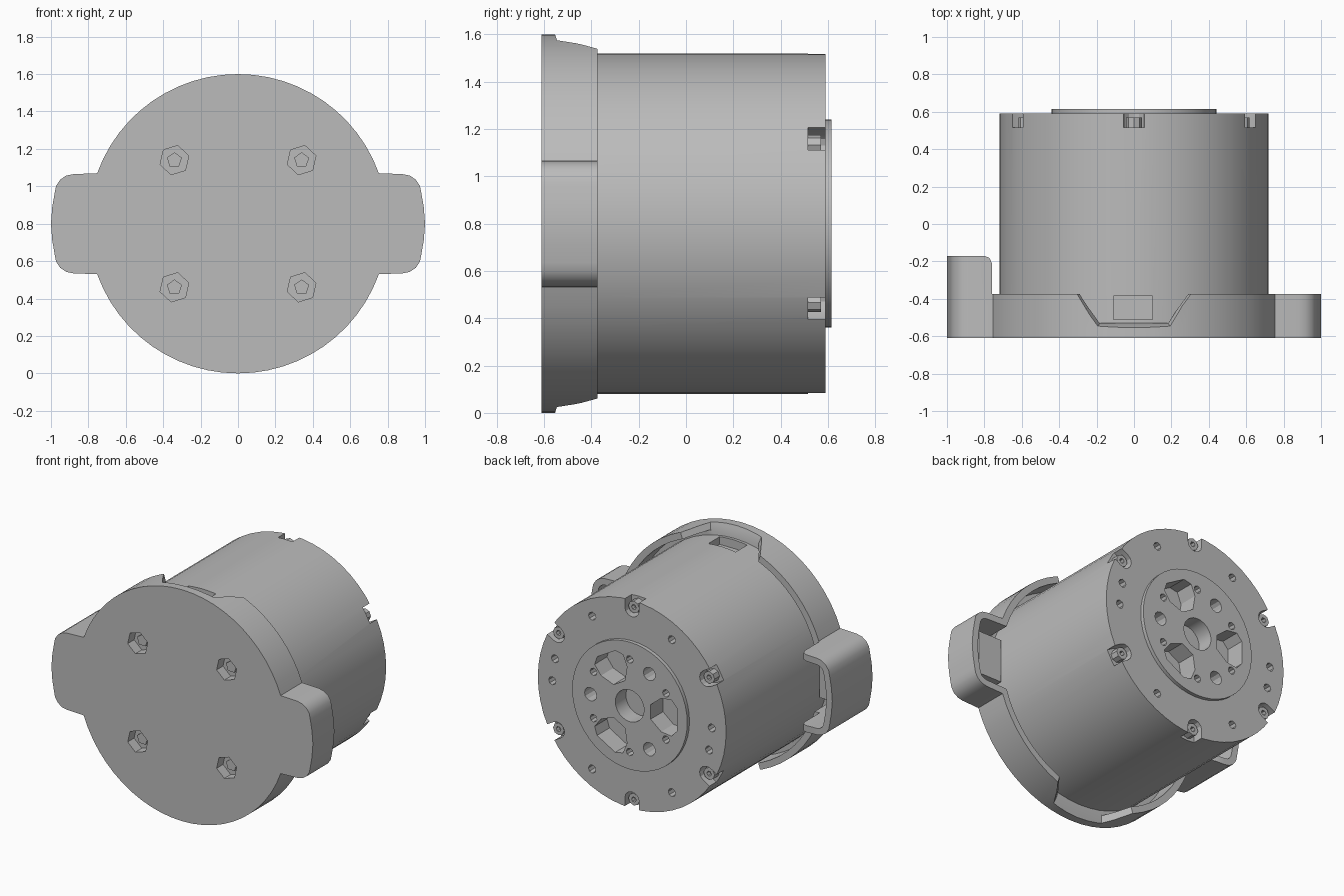
import bpy, bmesh
from math import sin, cos, asin, pi, radians, sqrt

cube = bpy.data.objects.get("Cube")
if cube:
    bpy.data.objects.remove(cube, do_unlink=True)

CZ = 0.8  # height of the main axis

grey = bpy.data.materials.new("housing_grey")
grey.use_nodes = True
grey.diffuse_color = (0.5, 0.5, 0.5, 1)
grey.node_tree.nodes["Principled BSDF"].inputs["Base Color"].default_value = (0.5, 0.5, 0.5, 1)


def prism(bm, pts, a, b, axis="y", end=None):
    """Loft an outline from a to b along y (points are x, z) or z (points are x, y)."""
    def place(p, h):
        return (p[0], h, CZ + p[1]) if axis == "y" else (p[0], p[1], CZ + h)
    lo = [bm.verts.new(place(p, a)) for p in pts]
    hi = [bm.verts.new(place(p, b)) for p in (end or pts)]
    n = len(pts)
    faces = [bm.faces.new(lo), bm.faces.new(hi)]
    faces += [bm.faces.new((lo[i], lo[(i + 1) % n], hi[(i + 1) % n], hi[i])) for i in range(n)]
    bmesh.ops.recalc_face_normals(bm, faces=faces)


def ngon(r, n, cx=0, cz=0, turn=0):
    return [(cx + r * cos(turn + 2 * pi * i / n), cz + r * sin(turn + 2 * pi * i / n)) for i in range(n)]


def rect(x0, x1, y0, y1):
    return [(x0, y0), (x1, y0), (x1, y1), (x0, y1)]


def polar(r, deg):
    return r * cos(radians(deg)), r * sin(radians(deg))


def turned(pts, deg):
    c, s = polar(1, deg)
    return [(x * c - z * s, x * s + z * c) for x, z in pts]


def make(name, bm):
    mesh = bpy.data.meshes.new(name)
    bm.to_mesh(mesh)
    obj = bpy.data.objects.new(name, mesh)
    bpy.context.collection.objects.link(obj)
    mesh.materials.append(grey)
    return obj


def cut(obj, bm):
    tool = make("cutter", bm)
    tool.hide_render = True
    mod = obj.modifiers.new("cut", "BOOLEAN")
    mod.operation, mod.solver, mod.object = "DIFFERENCE", "EXACT", tool
    mod.use_self = True
    bpy.context.view_layer.objects.active = obj
    bpy.ops.object.modifier_apply(modifier=mod.name)
    bpy.data.objects.remove(tool, do_unlink=True)


def solid(name, *args, **kw):
    bm = bmesh.new()
    prism(bm, *args, **kw)
    return make(name, bm)


def cover_outline(off):
    """Round plate with an ear on each side, shrunk by off."""
    r = 0.8 - off
    ear = [(1 - off, 0), (0.993 - off, 0.09)]
    ear += [(0.88 + (0.1 - off) * cos(t * pi / 8), 0.165 + (0.1 - off) * sin(t * pi / 8)) for t in range(5)]
    a = asin((0.27 - off) / r)
    arc = [(r * cos(a + (pi / 2 - a) * i / 12), r * sin(a + (pi / 2 - a) * i / 12)) for i in range(13)]
    q = ear + arc
    half = q + [(-x, z) for x, z in q[-2::-1]]
    return half + [(x, -z) for x, z in half[-2:0:-1]]


# Front cover: hollow shell with two ears, one of them deeper
cover = solid("front_cover", cover_outline(0), -0.61, -0.17)
bm = bmesh.new()
prism(bm, cover_outline(0.045), -0.53, 0.1)
cut(cover, bm)
bm = bmesh.new()
prism(bm, [(-0.76, -0.375), (-0.76, -0.21), (-0.772, -0.182), (-0.8, -0.17), (-0.8, 0.2),
           (1.2, 0.2), (1.2, -0.375)], -1, 1, "z")
cut(cover, bm)


# Bevelled notches in the cover rim, above and below
def notch(wide, narrow, y):
    return [(-wide, -0.2), (-wide, -0.375), (-narrow, y), (narrow, y), (wide, -0.375), (wide, -0.2)]


bm = bmesh.new()
for s in (1, -1):
    prism(bm, notch(0.285, 0.17, -0.515), s * 0.68, s * 0.82, "z", end=notch(0.33, 0.205, -0.56))
cut(cover, bm)

# Front screw pockets and their screws
corners = [(x, z) for x in (-0.34, 0.34) for z in (-0.34, 0.34)]
bm = bmesh.new()
screws = bmesh.new()
for x, z in corners:
    prism(bm, ngon(0.08, 6, x, z, 0.3), -0.7, -0.54)
    prism(screws, ngon(0.042, 5, x, z, 0.3), -0.56, -0.535)
cut(cover, bm)
front_screws = make("front_screws", screws)

# Main body and raised output disc
body = solid("motor_body", ngon(0.72, 56), -0.535, 0.59)
disc = solid("output_disc", ngon(0.44, 48), 0.55, 0.615)

# Slot on top of the body
bm = bmesh.new()
prism(bm, rect(-0.11, 0.1, -0.51, -0.385), 0.66, 0.9, "z")
cut(body, bm)

# Screw pockets open to the rim, plus small holes around the back face
bm = bmesh.new()
screws = bmesh.new()
pocket = [(0.85, -0.055), (0.85, 0.055)] + [
    (0.66 + 0.055 * cos(pi / 2 + i * pi / 6), 0.055 * sin(pi / 2 + i * pi / 6)) for i in range(7)]
for deg in range(30, 390, 60):
    prism(bm, turned(pocket, deg), 0.515, 0.7)
    x, z = polar(0.665, deg)
    prism(screws, ngon(0.042, 8, x, z), 0.51, 0.57)
for deg in (0, 15, 60, 120, 180, 195, 240, 300):
    prism(bm, ngon(0.028, 8, *polar(0.61, deg)), 0.5, 0.7)
cut(body, bm)
rear_screws = make("rear_screws", screws)
bm = bmesh.new()
for deg in range(30, 390, 60):
    prism(bm, ngon(0.018, 6, *polar(0.665, deg)), 0.54, 0.7)
cut(rear_screws, bm)

# Openings in the output disc: centre bore, three windows, round holes
window = [(0.16, -0.05), (0.24, -0.115), (0.32, -0.125), (0.36, -0.08),
          (0.36, 0.08), (0.32, 0.125), (0.24, 0.115), (0.16, 0.05)]
for part in (body, disc):
    bm = bmesh.new()
    prism(bm, ngon(0.11, 24), 0.5, 0.7)
    for deg in (60, 180, 300):
        prism(bm, turned(window, deg), 0.48, 0.7)
        prism(bm, ngon(0.046, 12, *polar(0.3, deg + 60)), 0.5, 0.7)
    for deg in range(30, 390, 60):
        prism(bm, ngon(0.026, 8, *polar(0.32, deg)), 0.52, 0.7)
    cut(part, bm)

# Connectors inside the ears
sockets = []
for side, x in (("right", -0.81), ("left", 0.81)):
    sockets.append(solid(side + "_connector", rect(x - 0.09, x + 0.09, -0.15, 0.15), -0.54, -0.43))

# Smooth the round walls, keep the edges crisp
for obj in [cover, body, disc, front_screws, rear_screws] + sockets:
    bpy.ops.object.select_all(action="DESELECT")
    obj.select_set(True)
    bpy.context.view_layer.objects.active = obj
    bpy.ops.object.shade_smooth_by_angle(angle=radians(25))
